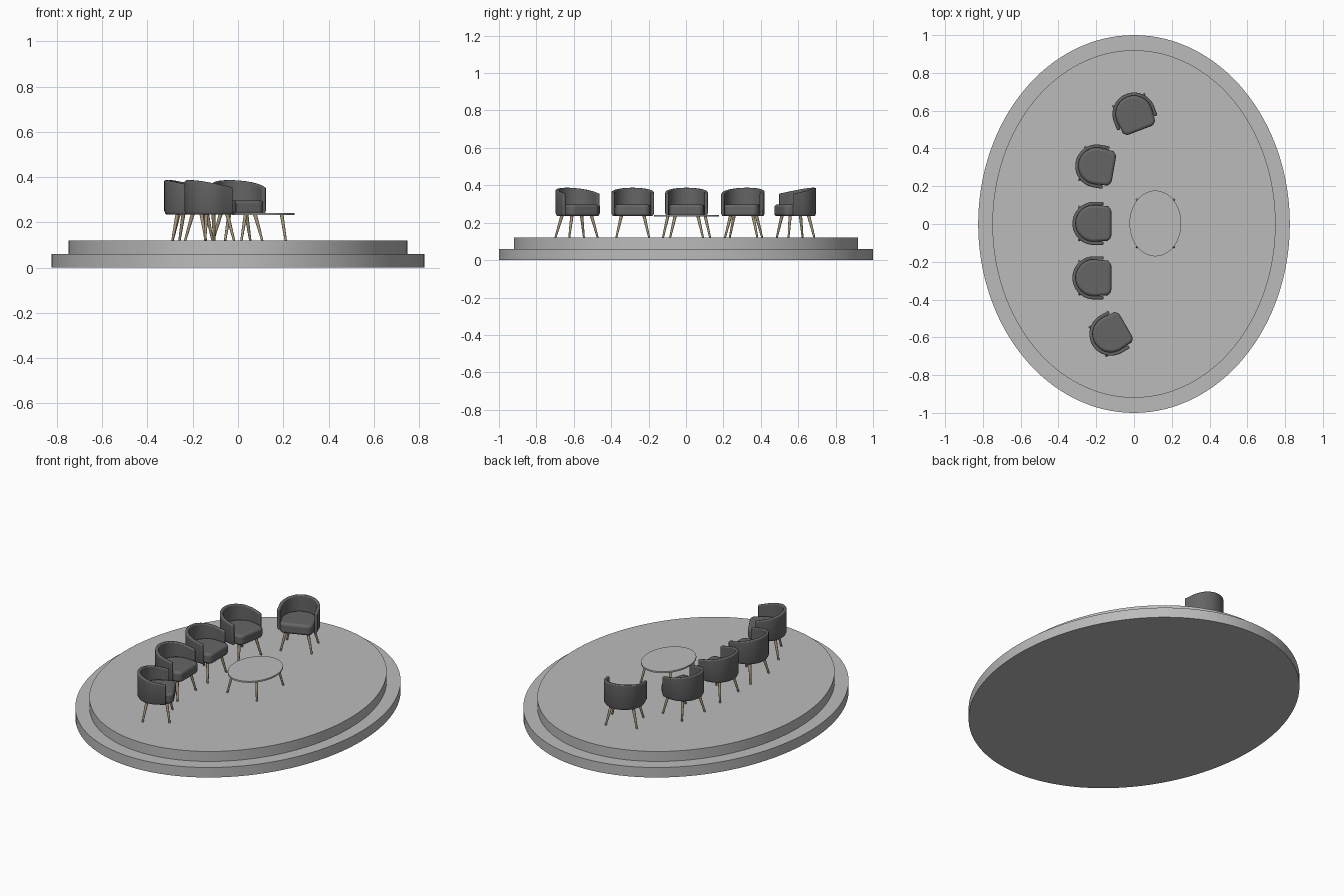
import bpy, bmesh, math
from mathutils import Vector, Matrix

if "Cube" in bpy.data.objects:
    bpy.data.objects.remove(bpy.data.objects["Cube"])


def material(name, rgb):
    m = bpy.data.materials.new(name)
    m.diffuse_color = (*rgb, 1)
    m.use_nodes = True
    m.node_tree.nodes["Principled BSDF"].inputs["Base Color"].default_value = m.diffuse_color
    return m


GREY = material("light grey", (0.50, 0.50, 0.50))
DARK = material("dark grey fabric", (0.13, 0.13, 0.13))
WOOD = material("pale wood", (0.38, 0.31, 0.20))


def add(name, bm, mat, bevel=0.0):
    bmesh.ops.recalc_face_normals(bm, faces=bm.faces)
    mesh = bpy.data.meshes.new(name)
    bm.to_mesh(mesh)
    bm.free()
    mesh.materials.append(mat)
    ob = bpy.data.objects.new(name, mesh)
    bpy.context.collection.objects.link(ob)
    if bevel:
        b = ob.modifiers.new("soft edge", 'BEVEL')
        b.width, b.segments = bevel, 3
        b.limit_method, b.angle_limit = 'ANGLE', math.radians(40)
    bpy.ops.object.select_all(action='DESELECT')
    ob.select_set(True)
    bpy.context.view_layer.objects.active = ob
    bpy.ops.object.shade_smooth_by_angle(angle=math.radians(35))
    return ob


def prism(name, outline, z0, z1, mat, bevel=0.0):
    bm = bmesh.new()
    low = [bm.verts.new((x, y, z0)) for x, y in outline]
    high = [bm.verts.new((x, y, z1)) for x, y in outline]
    n = len(outline)
    bm.faces.new(low)
    bm.faces.new(high)
    for i in range(n):
        j = (i + 1) % n
        bm.faces.new((low[i], low[j], high[j], high[i]))
    return add(name, bm, mat, bevel)


def ellipse(cx, cy, rx, ry, n=96):
    return [(cx + rx * math.cos(2 * math.pi * i / n),
             cy + ry * math.sin(2 * math.pi * i / n)) for i in range(n)]


def legs(name, tops, feet, z_top, z_foot, r_top, r_foot, centre=(0, 0)):
    # four splayed, tapered legs; tops and feet are (x back, x front, y)
    bm = bmesh.new()
    for k in (0, 1):
        for s in (-1, 1):
            a = Vector((centre[0] + tops[k], centre[1] + s * tops[2], z_top))
            b = Vector((centre[0] + feet[k], centre[1] + s * feet[2], z_foot))
            d = b - a
            m = Matrix.Translation((a + b) / 2) @ d.to_track_quat('Z', 'Y').to_matrix().to_4x4()
            bmesh.ops.create_cone(bm, cap_ends=True, segments=12, radius1=r_top,
                                  radius2=r_foot, depth=d.length, matrix=m)
    return add(name, bm, WOOD)


# stepped oval stage
prism("lower_step", ellipse(0, 0, 0.825, 1.0, 128), 0, 0.06, GREY)
prism("upper_step", ellipse(0, 0, 0.75, 0.92, 128), 0.06, 0.12, GREY)

# oval table
prism("table_top", ellipse(0.113, 0.003, 0.137, 0.174), 0.233, 0.242, GREY)
legs("table_legs", (-0.08, 0.08, 0.10), (-0.098, 0.098, 0.126),
     0.234, 0.12, 0.008, 0.005, (0.113, 0.003))

# tub chair, facing +x about its own centre
R, WALL, ARM = 0.114, 0.018, 0.05


def make_shell():
    path = [(ARM, 1, 0), (ARM / 2, 1, 0)]
    path += [(0, math.sin(a), math.cos(a)) for a in
             [math.pi / 2 + math.pi * i / 32 for i in range(33)]]
    path += [(ARM / 2, -1, 0), (ARM, -1, 0)]
    bm = bmesh.new()
    rings = []
    for x, s, c in path:
        px = x + R * c
        top = 0.387 - 0.032 * (px + R) / (R + ARM)      # rim slopes down to the arms
        ring = []
        for r, z in ((R - 0.007, 0.235), (R, 0.25), (R, top), (R - WALL, top), (R - WALL, 0.235)):
            ring.append(bm.verts.new((x + r * c, r * s, z)))
        rings.append(ring)
    for a, b in zip(rings, rings[1:]):
        for i in range(5):
            j = (i + 1) % 5
            bm.faces.new((a[i], a[j], b[j], b[i]))
    bm.faces.new(rings[0])
    bm.faces.new(rings[-1])
    return add("chair_shell", bm, DARK, 0.005)


def seat_outline(r=0.097, front=0.092, corner=0.032):
    pts = [(r * math.cos(a), r * math.sin(a)) for a in
           [math.pi / 2 + math.pi * i / 24 for i in range(25)]]
    for s, start in ((-1, -math.pi / 2), (1, 0)):
        for i in range(9):
            a = start + math.pi / 2 * i / 8
            pts.append((front - corner + corner * math.cos(a),
                        s * (r - 0.004 - corner) + corner * math.sin(a)))
    return pts


parts = [make_shell(),
         prism("chair_seat", seat_outline(), 0.235, 0.297, DARK, 0.014),
         legs("chair_legs", (-0.055, 0.05, 0.06), (-0.078, 0.07, 0.088),
              0.24, 0.12, 0.009, 0.005)]

# five chairs in an arc
places = [(-0.212, 0.003, 0), (0.0, 0.582, -69), (-0.197, 0.307, -10),
          (-0.212, -0.285, 0), (-0.122, -0.583, 30)]
for i, (x, y, angle) in enumerate(places):
    for part in parts:
        ob = part
        if i:
            ob = part.copy()
            bpy.context.collection.objects.link(ob)
        ob.location = (x, y, 0)
        ob.rotation_euler = (0, 0, math.radians(angle))
